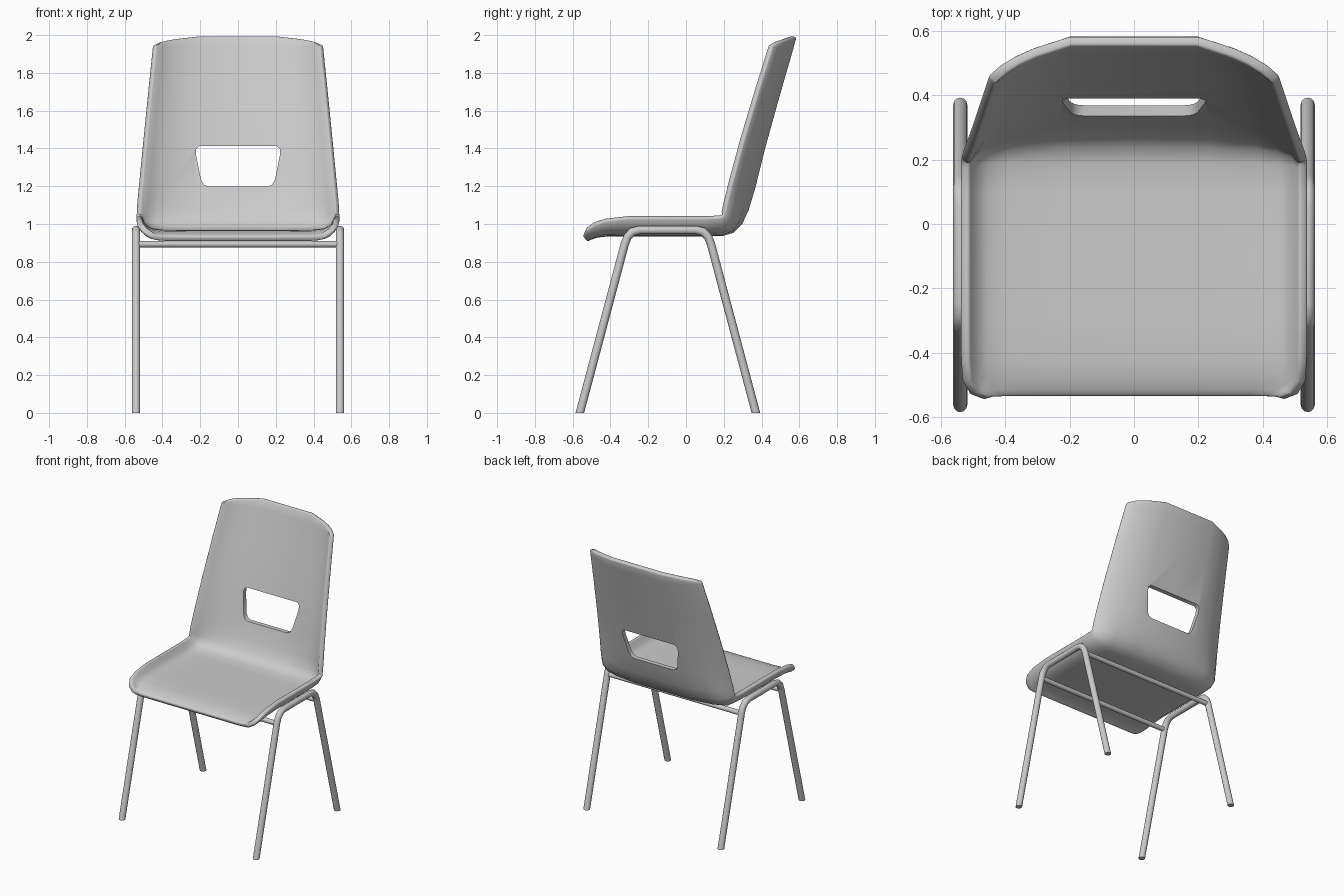
import bpy, bmesh, math
from mathutils import Vector

if "Cube" in bpy.data.objects:
    bpy.data.objects.remove(bpy.data.objects["Cube"])


def make_object(name, bm, smooth=True):
    bmesh.ops.recalc_face_normals(bm, faces=bm.faces[:])
    mesh = bpy.data.meshes.new(name)
    bm.to_mesh(mesh)
    bm.free()
    ob = bpy.data.objects.new(name, mesh)
    bpy.context.collection.objects.link(ob)
    if smooth:
        bpy.ops.object.select_all(action='DESELECT')
        ob.select_set(True)
        bpy.context.view_layer.objects.active = ob
        bpy.ops.object.shade_smooth_by_angle(angle=math.radians(40))
    return ob


# Moulded shell: side profile rows of y, z, half width, edge rise, seat-to-back blend
rows = [(-.53, .92, .46, .025, 0), (-.51, .931, .50, .045, 0), (-.475, .943, .522, .062, 0),
        (-.42, .95, .526, .075, 0), (-.30, .951, .527, .088, 0), (-.1, .951, .527, .088, 0),
        (.10, .951, .527, .088, 0), (.19, .952, .527, .09, .1), (.245, .968, .527, .095, .3),
        (.285, 1.01, .527, .105, .55), (.317, 1.08, .525, .115, .8), (.353, 1.2, .515, .12, 1),
        (.405, 1.41, .495, .115, 1), (.48, 1.68, .468, .11, 1), (.552, 1.93, .444, .105, 1),
        (.569, 1.992, .438, .105, 1)]
seat_x, seat_rise = (0, .42, .75, .88, .96, 1), (0, 0, .02, .13, .45, 1)
back_x, back_rise = (0, .45, .70, .82, .92, 1), (0, 0, .30, .50, .73, 1)
top_drop = (0, 0, .02, .033, .048, .072)

bm = bmesh.new()
grid = []
for i, (y, z, hw, rise, b) in enumerate(rows):
    p, q = rows[max(i - 1, 0)], rows[min(i + 1, len(rows) - 1)]
    t = Vector((q[0] - p[0], q[1] - p[1])).normalized()
    line = []
    for k in range(-5, 6):
        a = abs(k)
        x = hw * (seat_x[a] * (1 - b) + back_x[a] * b) * (1 if k > 0 else -1)
        r = rise * (seat_rise[a] * (1 - b) + back_rise[a] * b)
        drop = top_drop[a] if i == len(rows) - 1 else 0
        drop += top_drop[a] * .3 if i == len(rows) - 2 else 0
        line.append(bm.verts.new((x, y - t.y * r - drop * .27, z + t.x * r - drop)))
    grid.append(line)
for r0, r1 in zip(grid, grid[1:]):
    for k in range(10):
        bm.faces.new((r0[k], r0[k + 1], r1[k + 1], r1[k]))
shell = make_object("seat_shell", bm)

# Rounded trapezoid cutter for the hand hole
bm = bmesh.new()
half = [(.155, 1.198), (.18, 1.207), (.196, 1.235), (.222, 1.365), (.222, 1.395), (.205, 1.413)]
outline = half + [(-x, z) for x, z in reversed(half)]
face = bm.faces.new([bm.verts.new((x, .15, z)) for x, z in outline])
ext = bmesh.ops.extrude_face_region(bm, geom=[face])
bmesh.ops.translate(bm, vec=(0, .5, 0),
                    verts=[v for v in ext["geom"] if isinstance(v, bmesh.types.BMVert)])
cutter = make_object("hand_hole_cutter", bm, False)
cutter.hide_render = True
cutter.hide_viewport = True
cutter.display_type = 'WIRE'

# Shell thickness, rounded rim and hole (inserted before the smoothing)
mods = shell.modifiers
m = mods.new("thickness", 'SOLIDIFY')
m.thickness, m.offset = .032, 0
m = mods.new("rim", 'BEVEL')
m.width, m.segments, m.limit_method, m.angle_limit = .01, 2, 'ANGLE', math.radians(60)
m = mods.new("hole", 'BOOLEAN')
m.object, m.operation, m.solver = cutter, 'DIFFERENCE', 'EXACT'


# Tube swept along a path in the yz plane, with ends cut flat on the floor
def leg_frame(name, x, path, radius, sides=12):
    bm = bmesh.new()
    pts = [Vector(p) for p in path]
    rings = []
    for i, p in enumerate(pts):
        d0 = (p - pts[i - 1]).normalized() if i else None
        d1 = (pts[i + 1] - p).normalized() if i < len(pts) - 1 else None
        if d0 and d1:
            t = (d0 + d1).normalized()
            side = Vector((-t.y, t.x)) / t.dot(d0)
        else:
            d = d1 or d0
            side = Vector((-1 if d1 else 1, 0)) / abs(d.y)
        ring = []
        for s in range(sides):
            a = math.tau * s / sides
            o = p + side * radius * math.sin(a)
            ring.append(bm.verts.new((x + radius * math.cos(a), o.x, o.y)))
        rings.append(ring)
    for r0, r1 in zip(rings, rings[1:]):
        for s in range(sides):
            n = (s + 1) % sides
            bm.faces.new((r0[s], r0[n], r1[n], r1[s]))
    bm.faces.new(rings[0])
    bm.faces.new(rings[-1])
    return make_object(name, bm)


mid = -.096
half_path = [(-.466, 0), (-.228, .895), (-.213, .932), (-.187, .959), (-.15, .968)]
path = [(mid + y, z) for y, z in half_path] + [(mid - y, z) for y, z in reversed(half_path)]
for name, x in (("left_leg_frame", -.54), ("right_leg_frame", .54)):
    leg_frame(name, x, path, .022)

# Cross bars joining the two leg frames
for name, y in (("front_cross_bar", mid - .226), ("back_cross_bar", mid + .226)):
    bpy.ops.mesh.primitive_cylinder_add(vertices=12, radius=.017, depth=1.07,
                                        location=(0, y, .893), rotation=(0, math.pi / 2, 0))
    bpy.context.object.name = name
    bpy.ops.object.shade_smooth_by_angle(angle=math.radians(40))

# Bake the shell modifiers, then smooth by angle
bpy.context.view_layer.update()
evaluated = shell.evaluated_get(bpy.context.evaluated_depsgraph_get())
baked = bpy.data.meshes.new_from_object(evaluated)
shell.modifiers.clear()
shell.data = baked
bpy.ops.object.select_all(action='DESELECT')
shell.select_set(True)
bpy.context.view_layer.objects.active = shell
bpy.ops.object.shade_smooth_by_angle(angle=math.radians(50))
bpy.data.objects.remove(cutter)
